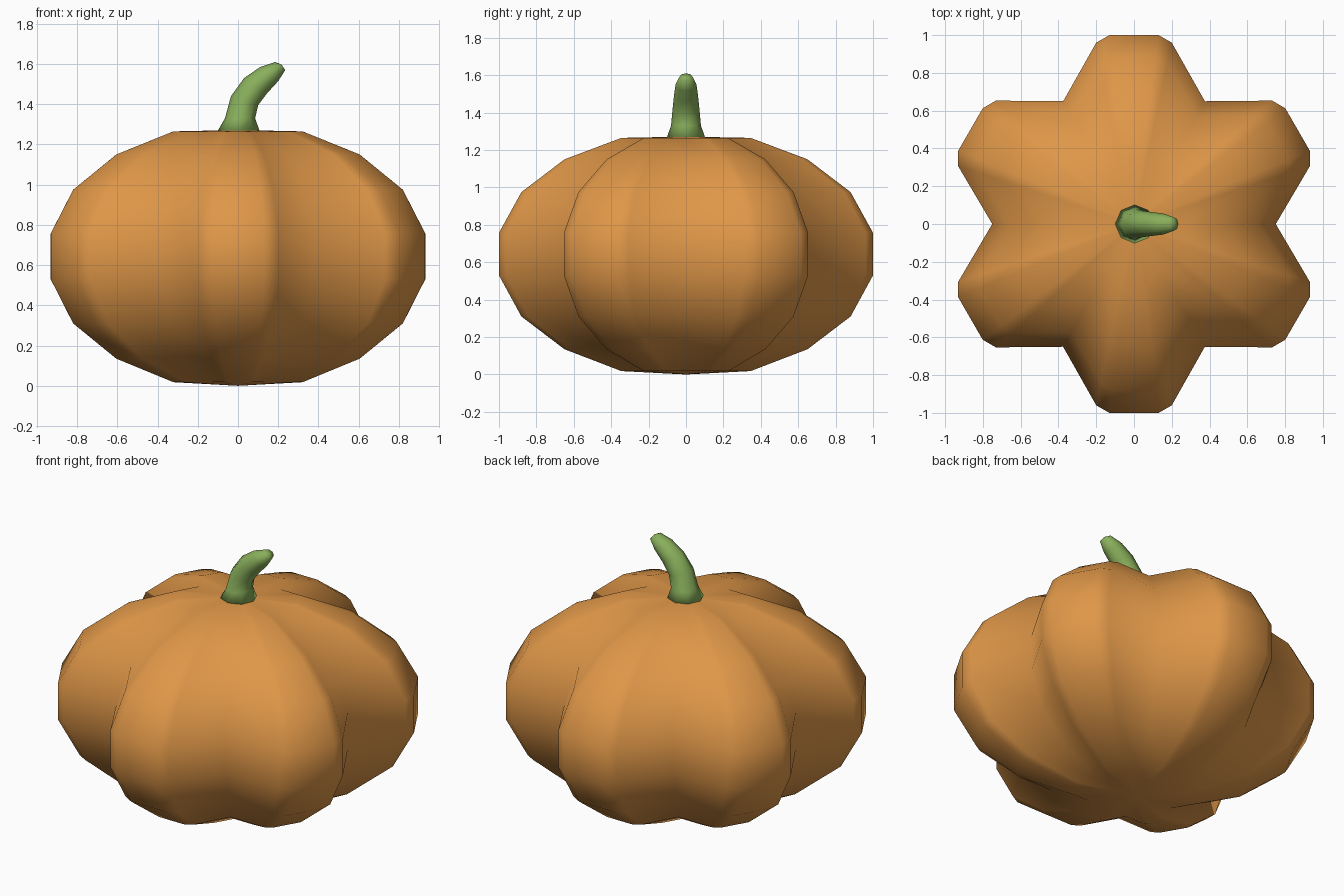
import bpy, bmesh, math

if "Cube" in bpy.data.objects:
    bpy.data.objects.remove(bpy.data.objects["Cube"])


def material(name, rgb):
    m = bpy.data.materials.new(name)
    m.diffuse_color = (*rgb, 1)
    m.use_nodes = True
    m.node_tree.nodes["Principled BSDF"].inputs["Base Color"].default_value = m.diffuse_color
    return m


def loft(name, rings, mat, start=None, end=None):
    """Skin a stack of equal rings, closing the ends with a fan or a cap."""
    bm = bmesh.new()
    rows = [[bm.verts.new(p) for p in ring] for ring in rings]
    n = len(rows[0])
    for a, b in zip(rows, rows[1:]):
        for i in range(n):
            j = (i + 1) % n
            bm.faces.new((a[i], a[j], b[j], b[i]))
    for row, tip in ((rows[0], start), (rows[-1], end)):
        if tip:
            v = bm.verts.new(tip)
            for i in range(n):
                bm.faces.new((row[i], row[(i + 1) % n], v))
        else:
            bm.faces.new(row)
    bmesh.ops.recalc_face_normals(bm, faces=bm.faces)
    me = bpy.data.meshes.new(name)
    bm.to_mesh(me)
    bm.free()
    me.materials.append(mat)
    for p in me.polygons:
        p.use_smooth = True
    ob = bpy.data.objects.new(name, me)
    bpy.context.collection.objects.link(ob)
    return ob


orange = material("pumpkin orange", (0.74, 0.31, 0.065))
green = material("stem green", (0.25, 0.43, 0.105))

# Pumpkin body: six-lobed outline scaled along a rounded profile
lobe = [(-0.375, 0.65), (-0.2, 0.96), (-0.13, 1.0), (0.13, 1.0), (0.2, 0.96)]
outline = []
for k in range(6):
    c, s = math.cos(-k * math.pi / 3), math.sin(-k * math.pi / 3)
    outline += [(x * c - y * s, x * s + y * c) for x, y in lobe]
profile = [(0.345, 0.018), (0.65, 0.135), (0.88, 0.31), (1, 0.53),
           (1, 0.757), (0.88, 0.975), (0.65, 1.15), (0.345, 1.265)]
loft("pumpkin_body", [[(x * r, y * r, z) for x, y in outline] for r, z in profile],
     orange, (0, 0, 0), (0, 0, 1.272))

# Bent stem: each ring spans a left and right point, with a half depth
spans = [((-0.105, 1.26), (0.11, 1.26), 0.105),
         ((-0.065, 1.33), (0.085, 1.33), 0.08),
         ((-0.035, 1.44), (0.1, 1.395), 0.072),
         ((0.03, 1.53), (0.145, 1.455), 0.064),
         ((0.11, 1.585), (0.2, 1.515), 0.056),
         ((0.185, 1.61), (0.235, 1.57), 0.036)]
rings = []
for (x0, z0), (x1, z1), d in spans:
    ring = []
    for i in range(8):
        a = i * math.pi / 4
        t = 0.5 + 0.5 * math.cos(a)
        ring.append((x0 + (x1 - x0) * t, d * math.sin(a), z0 + (z1 - z0) * t))
    rings.append(ring)
loft("stem", rings, green, None, (0.217, 0, 1.597))
